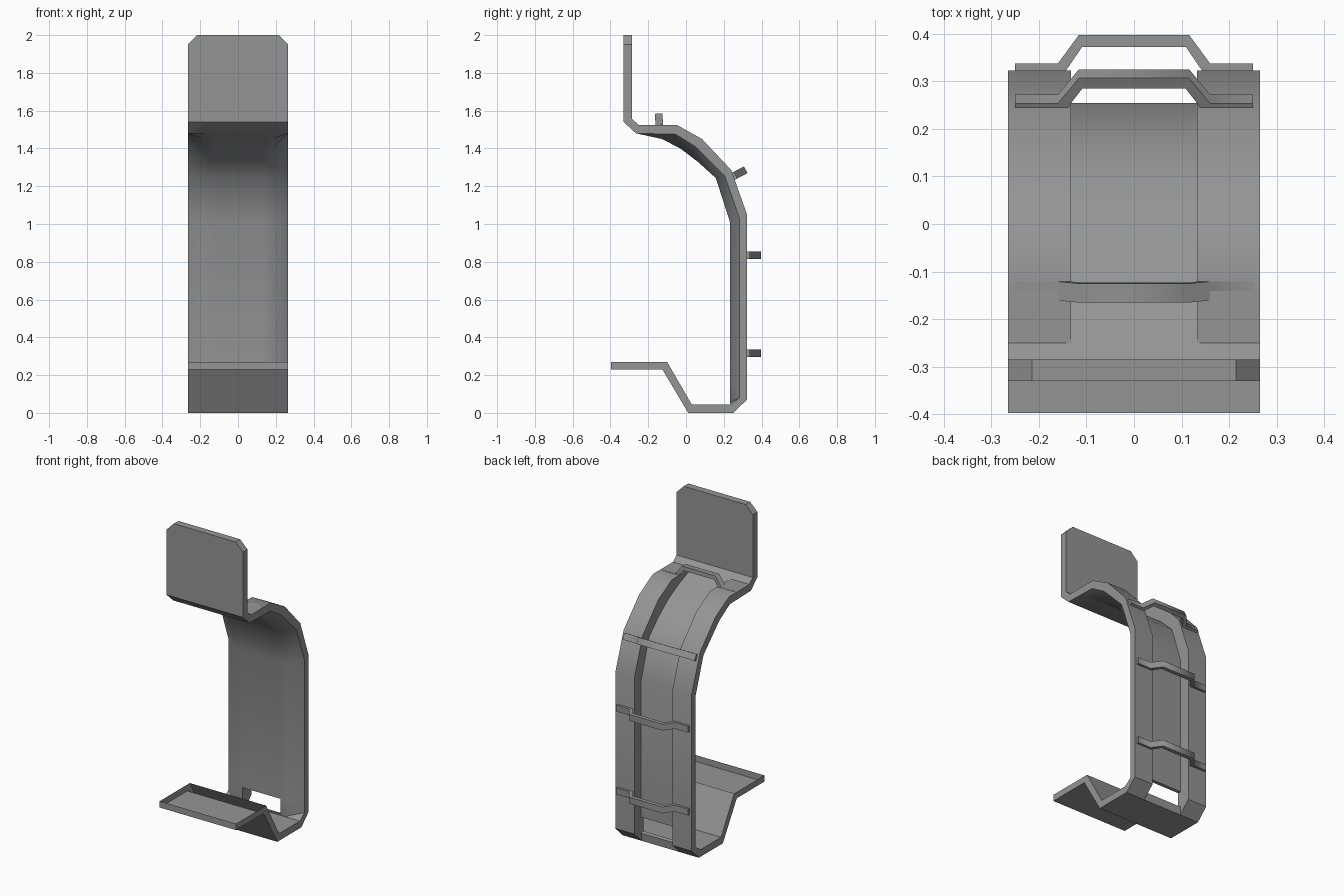
import bpy, bmesh, math
from mathutils import Vector

if "Cube" in bpy.data.objects:
    bpy.data.objects.remove(bpy.data.objects["Cube"])

# Dark grey metal shared by all parts
grey = bpy.data.materials.new("dark_metal")
grey.diffuse_color = (0.3, 0.3, 0.3, 1)
grey.use_nodes = True
grey.node_tree.nodes["Principled BSDF"].inputs["Base Color"].default_value = grey.diffuse_color


def finish(bm, name, angle):
    bmesh.ops.remove_doubles(bm, verts=bm.verts, dist=0.0005)
    bmesh.ops.recalc_face_normals(bm, faces=bm.faces)
    me = bpy.data.meshes.new(name)
    bm.to_mesh(me)
    bm.free()
    me.materials.append(grey)
    ob = bpy.data.objects.new(name, me)
    bpy.context.collection.objects.link(ob)
    bpy.ops.object.select_all(action='DESELECT')
    ob.select_set(True)
    bpy.context.view_layer.objects.active = ob
    bpy.ops.object.shade_smooth_by_angle(angle=math.radians(angle))
    return ob


# Bent strap stations: outer (y, z), inner (y, z), then the groove floor and
# the inner bulge where the strap is pressed inward
W = 0.265
stations = [
    ((-0.285, 2.0), (-0.33, 2.0)),
    ((-0.285, 1.95), (-0.33, 1.95)),
    ((-0.285, 1.555), (-0.33, 1.54)),
    ((-0.25, 1.525), (-0.265, 1.48)),
    ((-0.14, 1.525), (-0.14, 1.477), (-0.12, 1.472), (-0.127, 1.45)),
    ((-0.05, 1.525), (-0.055, 1.475), (-0.02, 1.42), (-0.03, 1.4)),
    ((0.085, 1.45), (0.05, 1.41), (0.08, 1.345), (0.062, 1.33)),
    ((0.24, 1.285), (0.205, 1.255), (0.178, 1.25), (0.158, 1.243)),
    ((0.323, 1.05), (0.283, 1.03), (0.255, 1.01), (0.233, 1.01)),
    ((0.323, 0.15), (0.283, 0.15), (0.255, 0.15), (0.233, 0.15)),
    ((0.323, 0.07), (0.283, 0.08), (0.255, 0.05), (0.233, 0.055)),
    ((0.25, 0.0), (0.235, 0.045)),
    ((0.012, 0.0), (0.03, 0.045)),
    ((-0.125, 0.23), (-0.10, 0.27)),
    ((-0.398, 0.23), (-0.398, 0.27)),
]
HOLE, FOOT = 9, 13

bm = bmesh.new()
rings = []
for i, s in enumerate(stations):
    o, n = s[0], s[1]
    r, b = (s[2], s[3]) if len(s) == 4 else (o, n)
    w = 0.215 if i == 0 else W
    half = [(0.133, r), (0.133, o), (w, o), (w, n), (0.18, b), (0.133, b)]
    ring = half + [(-x, p) for x, p in reversed(half)]
    rings.append([bm.verts.new((x, *p)) for x, p in ring])

# Ring edges: 11 is the groove floor, 5 the bulge centre, 3 to 7 the inner side
for i in range(len(rings) - 1):
    a, c = rings[i], rings[i + 1]
    for j in range(12):
        k = (j + 1) % 12
        if i == HOLE and j in (5, 11):
            continue
        if i == FOOT and 3 <= j <= 7:      # the foot is an open tray
            continue
        bm.faces.new((a[j], a[k], c[k], c[j]))
bm.faces.new(rings[0])
bm.faces.new(rings[-1])

# Rim of the slot near the bottom
a, c = rings[HOLE], rings[HOLE + 1]
for q in ((a[0], a[11], a[6], a[5]), (c[0], c[11], c[6], c[5]),
          (a[0], a[5], c[5], c[0]), (a[11], a[6], c[6], c[11])):
    bm.faces.new(q)
strap = finish(bm, "bent_strap", 32)

# Soften the bends and groove walls, keeping the outer rim, slot and foot sharp
me = strap.data
sharp = me.attributes.get("sharp_edge")
if sharp:
    for e in me.edges:
        v = [me.vertices[n].co for n in e.vertices]
        inside = min(abs(p.x) for p in v) < 0.2
        slot = all(p.z < 0.16 and p.y < 0.26 for p in v)
        mid = (v[0].z + v[1].z) / 2
        if inside and not slot and 0.04 < mid < 1.98 and max(p.y for p in v) > -0.34 \
                and not (mid < 0.3 and max(p.y for p in v) < 0.2):
            sharp.data[e.index].value = False


# Raised guide loops across the back
def guide_loop(name, y, z, tilt):
    top = [(0.25, 0.015), (0.16, 0.015), (0.116, 0.075)]
    low = [(0.25, 0.0), (0.143, 0.0), (0.109, 0.05)]
    up = top + [(-x, h) for x, h in reversed(top)]
    dn = low + [(-x, h) for x, h in reversed(low)]
    out = Vector((0, math.cos(tilt), math.sin(tilt)))
    along = Vector((0, -math.sin(tilt), math.cos(tilt)))
    bm = bmesh.new()
    secs = []
    for u, d in zip(up, dn):
        secs.append([bm.verts.new(Vector((x, y, z)) + out * h + along * t)
                     for (x, h), t in ((u, 0.02), (u, -0.02), (d, -0.02), (d, 0.02))])
    for p, q in zip(secs, secs[1:]):
        for j in range(4):
            k = (j + 1) % 4
            bm.faces.new((p[j], p[k], q[k], q[j]))
    bm.faces.new(secs[0])
    bm.faces.new(secs[-1])
    finish(bm, name, 65)


for n, (y, z, deg) in enumerate([(0.323, 0.315, 0), (0.323, 0.835, 0),
                                 (0.25, 1.252, 28), (-0.14, 1.51, 94)]):
    guide_loop(f"guide_loop_{n + 1}", y, z, math.radians(deg))
